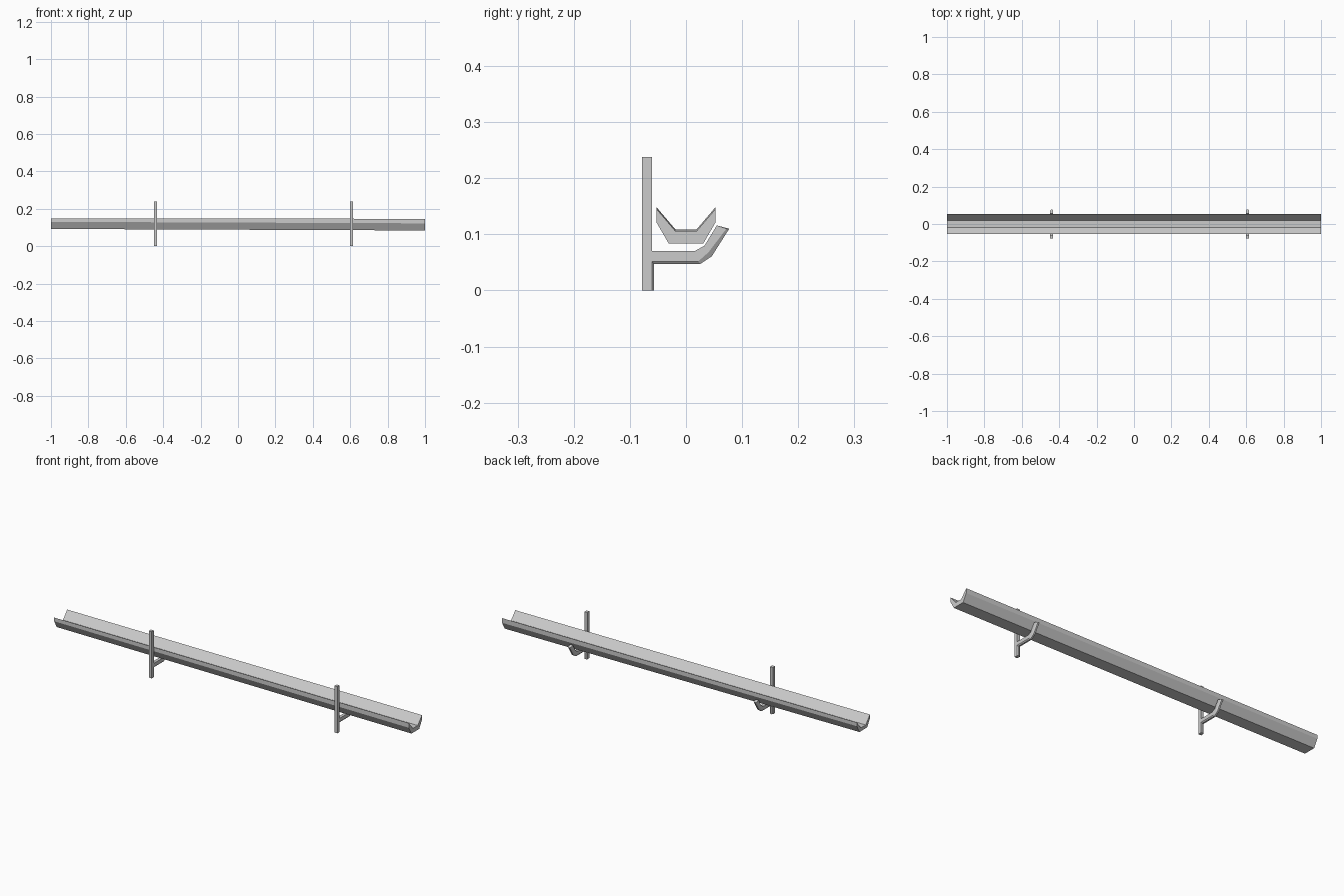
import bpy

cube = bpy.data.objects.get("Cube")
if cube:
    bpy.data.objects.remove(cube, do_unlink=True)

grey = bpy.data.materials.new("light grey")
grey.use_nodes = True
colour = (0.6, 0.6, 0.6, 1)
grey.diffuse_color = colour
grey.node_tree.nodes["Principled BSDF"].inputs["Base Color"].default_value = colour


def loft(name, sections):
    """Join matching (y, z) profiles placed along x, closing both ends."""
    n = len(sections[0][1])
    verts = [(x, y, z) for x, profile in sections for y, z in profile]
    faces = [tuple(range(n))[::-1]]
    for s in range(len(sections) - 1):
        a, b = s * n, (s + 1) * n
        for i in range(n):
            j = (i + 1) % n
            faces.append((a + i, a + j, b + j, b + i))
    last = (len(sections) - 1) * n
    faces.append(tuple(range(last, last + n)))
    mesh = bpy.data.meshes.new(name)
    mesh.from_pydata(verts, [], faces)
    mesh.materials.append(grey)
    obj = bpy.data.objects.new(name, mesh)
    bpy.context.collection.objects.link(obj)
    return obj


# Open trough: half profile mirrored, slightly raised and thinner at one end
def trough_profile(rise, bottom_rise):
    half = [(0.031, 0.084 + bottom_rise), (0.053, 0.122 + bottom_rise),
            (0.053, 0.146 + rise), (0.019, 0.106 + rise)]
    return half + [(-y, z) for y, z in reversed(half)]


loft("trough", [(-1, trough_profile(0.003, 0.008)), (1, trough_profile(0, 0))])

# Bracket: upright post with a hooked arm, its outer edge chamfered
inner = [(-0.061, 0.07), (0.015, 0.07), (0.033, 0.08), (0.055, 0.116)]
outer = [(0.077, 0.11), (0.046, 0.061), (0.025, 0.047), (-0.057, 0.047), (-0.057, 0)]
chamfered = [(0.072, 0.11), (0.04, 0.068), (0.022, 0.052), (-0.061, 0.052), (-0.061, 0)]
post = [(-0.078, 0), (-0.078, 0.238), (-0.061, 0.238)]
full = (post + inner + outer)[::-1]
small = (post + inner + chamfered)[::-1]

for name, x in (("right_bracket", -0.44), ("left_bracket", 0.607)):
    loft(name, [(x - 0.008, small), (x - 0.004, full),
                (x + 0.004, full), (x + 0.008, small)])
